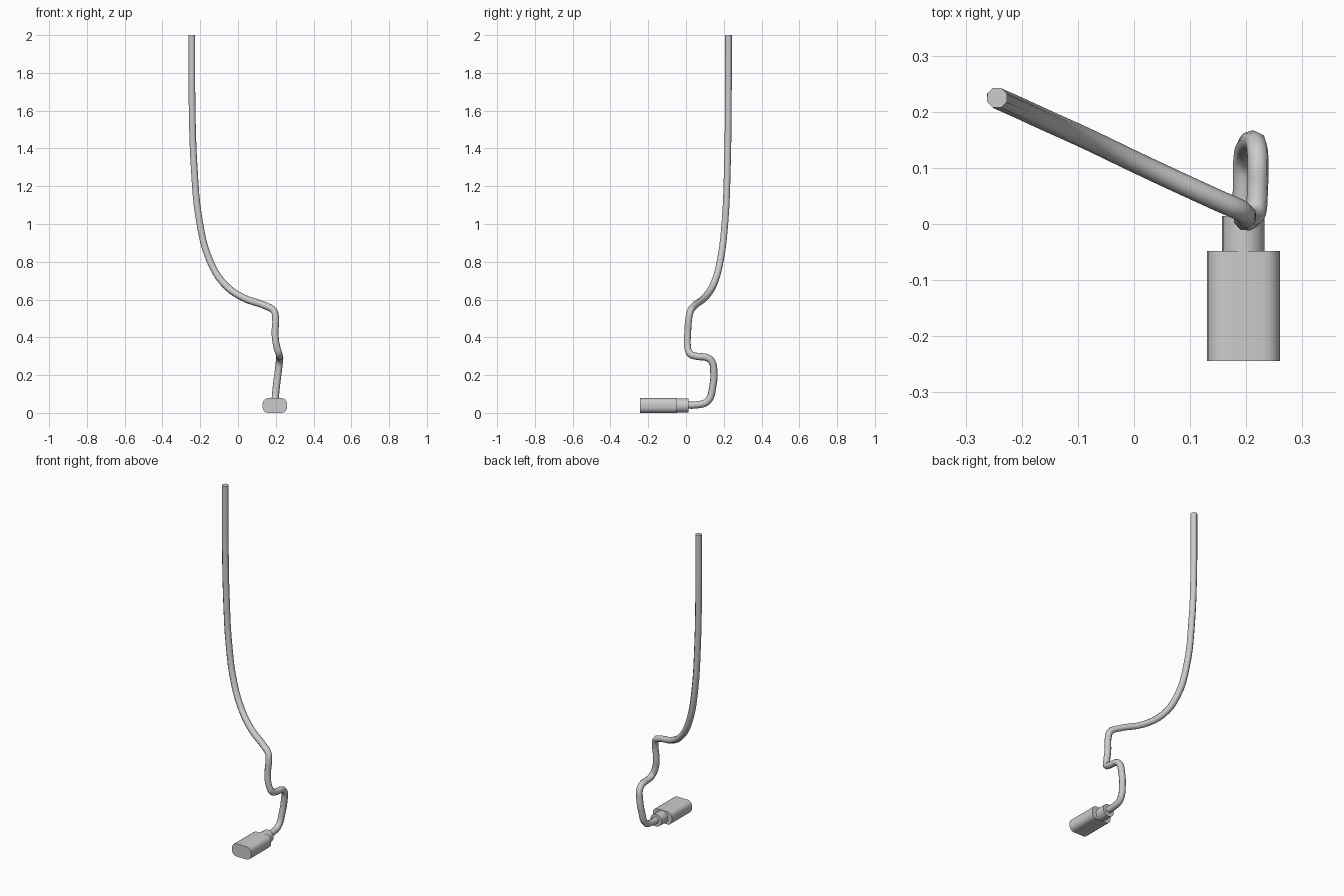
import bpy, bmesh, math
from mathutils import Vector

if "Cube" in bpy.data.objects:
    bpy.data.objects.remove(bpy.data.objects["Cube"])

CX, CZ = 0.195, 0.039  # plug axis


def select(obj):
    bpy.ops.object.select_all(action='DESELECT')
    obj.select_set(True)
    bpy.context.view_layer.objects.active = obj


def extrude_profile(name, profile, y0, y1):
    """Solid made from an x/z outline swept along y."""
    bm = bmesh.new()
    face = bm.faces.new([bm.verts.new((CX + x, y0, CZ + z)) for x, z in profile])
    res = bmesh.ops.extrude_face_region(bm, geom=[face])
    top = [v for v in res["geom"] if isinstance(v, bmesh.types.BMVert)]
    bmesh.ops.translate(bm, verts=top, vec=(0, y1 - y0, 0))
    bmesh.ops.recalc_face_normals(bm, faces=bm.faces)
    mesh = bpy.data.meshes.new(name)
    bm.to_mesh(mesh)
    bm.free()
    obj = bpy.data.objects.new(name, mesh)
    bpy.context.collection.objects.link(obj)
    select(obj)
    bpy.ops.object.shade_smooth_by_angle(angle=math.radians(40))
    return obj


def rounded_rect(hw, hh, r, steps):
    pts = []
    for i, (sx, sz) in enumerate([(1, 1), (-1, 1), (-1, -1), (1, -1)]):
        for k in range(steps + 1):
            a = math.radians(90 * (i + k / steps))
            pts.append((sx * (hw - r) + r * math.cos(a), sz * (hh - r) + r * math.sin(a)))
    return pts


# plug body and round strain relief
extrude_profile("plug_body", rounded_rect(0.065, 0.039, 0.03, 4), -0.244, -0.048)
ring = [(0.038 * math.cos(math.tau * i / 16), 0.038 * math.sin(math.tau * i / 16)) for i in range(16)]
extrude_profile("plug_neck", ring, -0.05, 0.014)

# cable path, from plug to the top end
path = [
    (0.195, -0.01, 0.042), (0.195, 0.06, 0.043), (0.196, 0.115, 0.062),
    (0.203, 0.142, 0.14), (0.213, 0.147, 0.22), (0.219, 0.138, 0.27),
    (0.221, 0.11, 0.293), (0.220, 0.06, 0.299), (0.217, 0.022, 0.312),
    (0.204, 0.008, 0.355), (0.196, 0.009, 0.42), (0.199, 0.015, 0.50),
    (0.190, 0.024, 0.54), (0.150, 0.042, 0.565), (0.02, 0.102, 0.613),
    (-0.08, 0.150, 0.69), (-0.155, 0.184, 0.82), (-0.205, 0.207, 1.02),
    (-0.232, 0.219, 1.3), (-0.243, 0.224, 1.62), (-0.244, 0.225, 2.0),
]
curve = bpy.data.curves.new("cable", 'CURVE')
curve.dimensions = '3D'
curve.resolution_u = 4
curve.bevel_depth = 0.019
curve.bevel_resolution = 2
curve.use_fill_caps = True
spline = curve.splines.new('BEZIER')
spline.bezier_points.add(len(path) - 1)
for bp, co in zip(spline.bezier_points, path):
    bp.co = Vector(co)
    bp.handle_left_type = bp.handle_right_type = 'AUTO'
cable = bpy.data.objects.new("cable", curve)
bpy.context.collection.objects.link(cable)
select(cable)
bpy.ops.object.convert(target='MESH')
bpy.ops.object.shade_smooth_by_angle(angle=math.radians(50))
